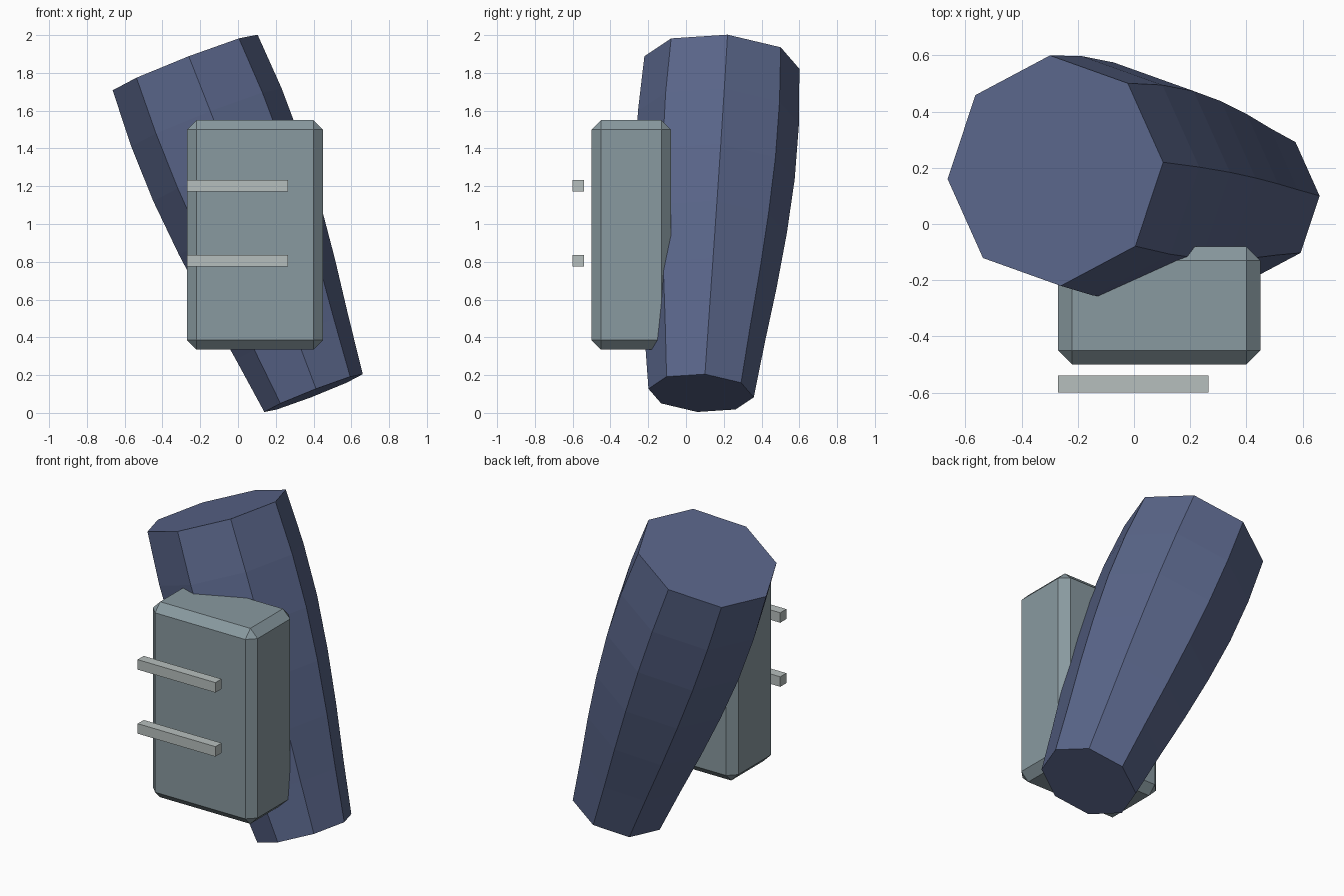
import bpy, bmesh, math
from mathutils import Vector

if "Cube" in bpy.data.objects:
    bpy.data.objects.remove(bpy.data.objects["Cube"])


def material(name, rgb):
    m = bpy.data.materials.new(name)
    m.diffuse_color = (*rgb, 1)
    m.use_nodes = True
    m.node_tree.nodes["Principled BSDF"].inputs["Base Color"].default_value = m.diffuse_color
    return m


blue = material("dusty blue", (0.10, 0.13, 0.25))
grey = material("slate grey", (0.25, 0.32, 0.35))
pale = material("pale grey", (0.47, 0.52, 0.51))


def finish(name, bm, mat):
    bmesh.ops.recalc_face_normals(bm, faces=bm.faces[:])
    me = bpy.data.meshes.new(name)
    bm.to_mesh(me)
    bm.free()
    me.materials.append(mat)
    ob = bpy.data.objects.new(name, me)
    bpy.context.collection.objects.link(ob)
    return ob


def box(name, lo, hi, mat, bevel=0):
    bm = bmesh.new()
    bmesh.ops.create_cube(bm, size=1)
    for v in bm.verts:
        v.co = Vector([(l + h) / 2 + c * (h - l) for l, h, c in zip(lo, hi, v.co)])
    if bevel:
        bmesh.ops.bevel(bm, geom=bm.edges[:], offset=bevel, segments=1,
                        affect='EDGES', profile=0.5)
    return finish(name, bm, mat)


# Tilted eight-sided limb, swelling towards the top
bottom, top = Vector((0.40, 0.08, 0.105)), Vector((-0.28, 0.19, 1.855))
axis = (top - bottom).normalized()
side = Vector((0.928, 0.073, 0.364))
side = (side - axis * side.dot(axis)).normalized()
depth = axis.cross(side)
radii = [0.28, 0.32, 0.364, 0.40, 0.424, 0.428, 0.412]
bm = bmesh.new()
rings = []
for i, r in enumerate(radii):
    c = bottom.lerp(top, i / (len(radii) - 1))
    rings.append([bm.verts.new(c + r * (math.cos(a) * side + math.sin(a) * depth))
                  for a in (k * math.pi / 4 for k in range(8))])
for a, b in zip(rings, rings[1:]):
    for k in range(8):
        j = (k + 1) % 8
        bm.faces.new((a[k], a[j], b[j], b[k]))
bm.faces.new(rings[0][::-1])
bm.faces.new(rings[-1])
finish("limb", bm, blue)

# Chamfered pouch on the front of the limb
box("pouch", (-0.27, -0.50, 0.335), (0.45, -0.08, 1.55), grey, 0.05)

# Two straps standing just off the pouch front
for n, z in (("lower_strap", 0.805), ("upper_strap", 1.203)):
    box(n, (-0.27, -0.60, z - 0.031), (0.265, -0.54, z + 0.031), pale)
